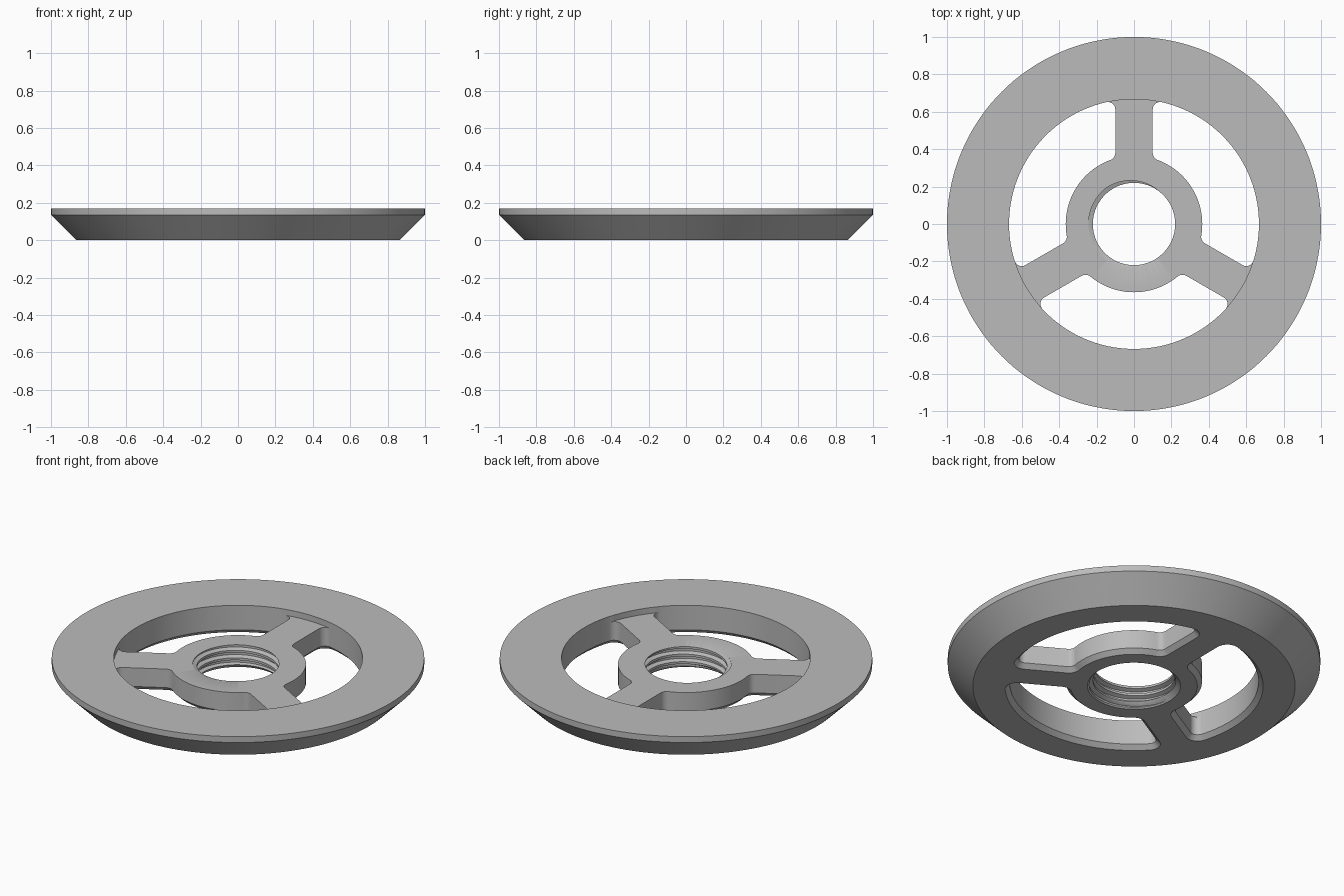
import bpy
import bmesh
from math import cos, sin, pi, radians, atan2, sqrt, hypot

cube = bpy.data.objects.get("Cube")
if cube:
    bpy.data.objects.remove(cube, do_unlink=True)

RIM_IN, HUB, HALF_SPOKE, FILLET = 0.668, 0.365, 0.1, 0.04
RECESS, TOP = 0.135, 0.17

grey = bpy.data.materials.new("plain_grey")
grey.use_nodes = True
grey.diffuse_color = (0.5, 0.5, 0.5, 1)
grey.node_tree.nodes["Principled BSDF"].inputs["Base Color"].default_value = (0.5, 0.5, 0.5, 1)


def make_object(name, bm):
    bmesh.ops.recalc_face_normals(bm, faces=bm.faces[:])
    mesh = bpy.data.meshes.new(name)
    bm.to_mesh(mesh)
    bm.free()
    mesh.materials.append(grey)
    obj = bpy.data.objects.new(name, mesh)
    bpy.context.collection.objects.link(obj)
    return obj


def bridge(bm, a, b):
    for i in range(len(a)):
        j = (i + 1) % len(a)
        bm.faces.new((a[i], a[j], b[j], b[i]))


def lathe(name, profile, segments=144):
    bm = bmesh.new()
    loops = [[bm.verts.new((r * cos(2 * pi * s / segments), r * sin(2 * pi * s / segments), z))
              for s in range(segments)] for r, z in profile]
    for a, b in zip(loops, loops[1:] + loops[:1]):
        bridge(bm, a, b)
    return make_object(name, bm)


def arc(cx, cy, r, start, end, steps):
    angles = [start + (end - start) * i / steps for i in range(steps + 1)]
    return [(cx + r * cos(t), cy + r * sin(t)) for t in angles]


def window_outline(grow):
    """Filleted opening between two spokes, mirrored about its middle."""
    x, mid = HALF_SPOKE + FILLET, radians(30)
    y1 = sqrt((HUB + FILLET) ** 2 - x * x)
    y2 = sqrt((RIM_IN - FILLET) ** 2 - x * x)
    t1, t2, r = atan2(y1, x), atan2(y2, x), FILLET + grow
    half = arc(0, 0, HUB - grow, mid, t1, 12)[:-1]
    half += arc(x, y1, r, t1 + pi, pi, 8)
    half += arc(x, y2, r, pi, t2, 10)
    half += arc(0, 0, RIM_IN + grow, t2, mid, 20)[1:]
    polar = [(hypot(px, py), atan2(py, px)) for px, py in half]
    polar += [(d, 2 * mid - t) for d, t in polar[-2:0:-1]]
    return polar


def window_cutter(turn):
    # Flares outward towards the underside to leave a chamfer
    bm = bmesh.new()
    loops = [[bm.verts.new((d * cos(t + turn), d * sin(t + turn), z)) for d, t in window_outline(grow)]
             for grow, z in ((0.045, -0.02), (0, 0.025), (0, 0.25))]
    for a, b in zip(loops, loops[1:]):
        bridge(bm, a, b)
    bm.faces.new(loops[0])
    bm.faces.new(loops[-1])
    return make_object("window_cutter", bm)


def thread_cutter(pitch=0.045, columns=72, turns=7):
    # Helical rod: each turn joins the next one after a full revolution
    shape = ((0.22, 0.0), (0.22, 0.3), (0.243, 0.5), (0.243, 0.8))
    rows = [(r, k + s) for k in range(turns) for r, s in shape]
    start = RECESS - 4.4 * pitch
    bm = bmesh.new()
    grid = []
    for c in range(columns + 1):
        t = 2 * pi * c / columns
        grid.append([bm.verts.new((r * cos(t), r * sin(t), start + pitch * (s + c / columns - 0.75)))
                     for r, s in rows])
    for a, b in zip(grid, grid[1:]):
        for i in range(len(rows) - 1):
            bm.faces.new((a[i], b[i], b[i + 1], a[i + 1]))
    bmesh.ops.remove_doubles(bm, verts=bm.verts[:], dist=0.0001)
    middle = start + pitch * turns / 2
    low = bm.verts.new((0, 0, start - pitch * 0.25))
    high = bm.verts.new((0, 0, start + pitch * (turns - 0.25)))
    for e in [e for e in bm.edges if e.is_boundary]:
        below = sum(v.co.z for v in e.verts) / 2 < middle
        bm.faces.new((*e.verts, low if below else high))
    return make_object("thread_cutter", bm)


# Disc with bevelled rim, recessed centre and bored hub
wheel = lathe("spoked_ring", [(0.25, 0), (0.865, 0), (1, RECESS), (1, TOP), (0.667, TOP),
                              (0.667, RECESS), (0.21, RECESS), (0.21, 0.04)])

# Cut three windows and the threaded bore
cutters = [window_cutter(radians(120 * i)) for i in range(3)] + [thread_cutter()]
bpy.ops.object.select_all(action='DESELECT')
bpy.context.view_layer.objects.active = wheel
wheel.select_set(True)
for cutter in cutters:
    cutter.hide_render = True
    cut = wheel.modifiers.new("cut", 'BOOLEAN')
    cut.operation = 'DIFFERENCE'
    cut.solver = 'EXACT'
    cut.object = cutter
    bpy.ops.object.modifier_apply(modifier=cut.name)
    bpy.data.objects.remove(cutter, do_unlink=True)

bpy.ops.object.shade_smooth_by_angle(angle=radians(30))
